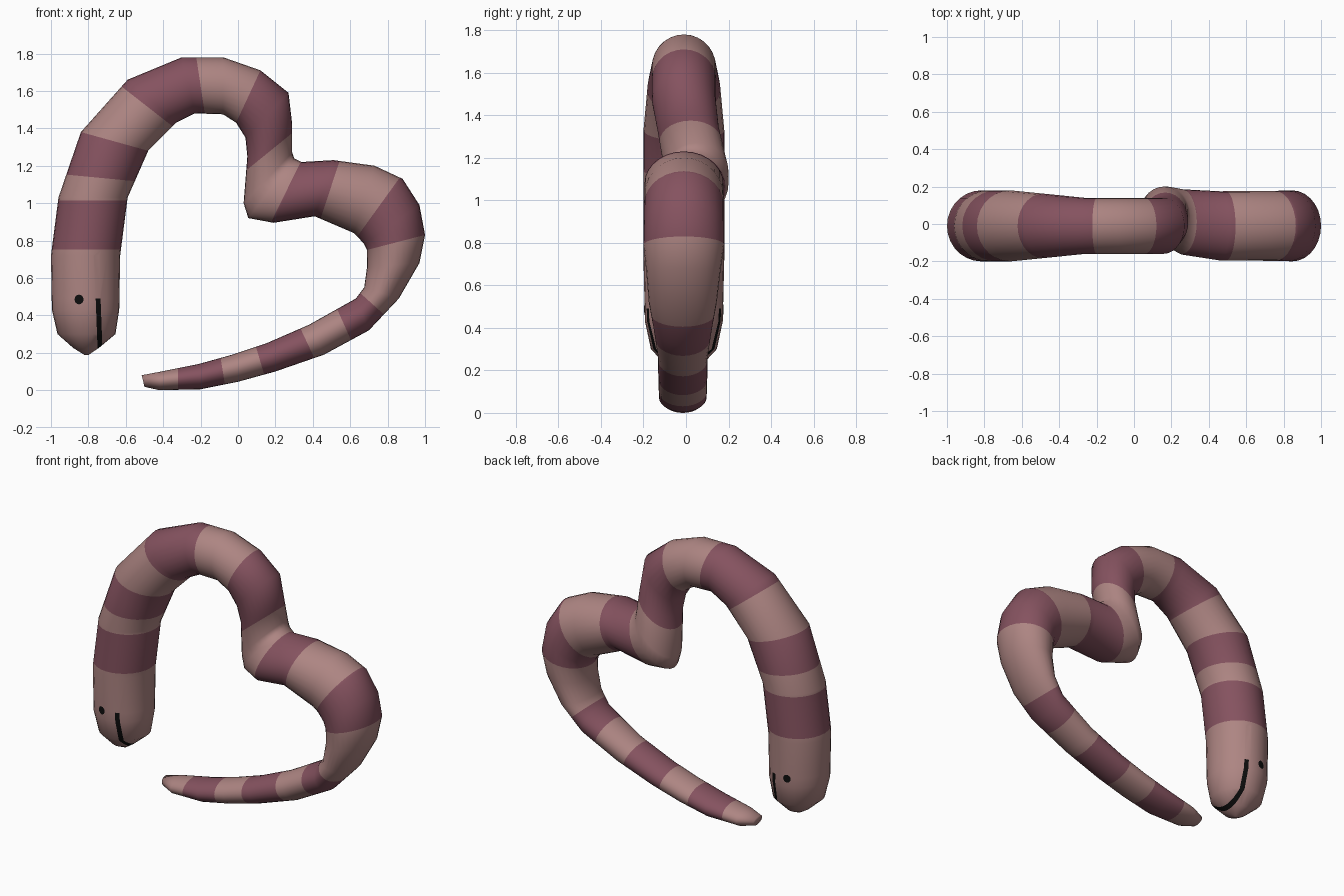
import bpy, bmesh, math
from mathutils import Vector
from mathutils.bvhtree import BVHTree

if "Cube" in bpy.data.objects:
    bpy.data.objects.remove(bpy.data.objects["Cube"])

SIDES = 28


def material(name, rgb):
    m = bpy.data.materials.new(name)
    m.diffuse_color = (*rgb, 1)
    m.use_nodes = True
    m.node_tree.nodes["Principled BSDF"].inputs["Base Color"].default_value = m.diffuse_color
    return m


light = material("dusty pink", (0.42, 0.235, 0.225))
dark = material("plum", (0.235, 0.085, 0.115))
black = material("black", (0.004, 0.004, 0.004))

# Rings along the body: two opposite points (x, z, x, z) of each cross-section
RINGS = [
    (-.82, .188, -.80, .188), (-.88, .225, -.745, .225), (-.965, .30, -.655, .30),
    (-.995, .43, -.635, .43), (-1.0, .72, -.63, .72), (-.96, 1.03, -.59, 1.03),
    (-.84, 1.38, -.48, 1.28), (-.59, 1.66, -.33, 1.43), (-.30, 1.78, -.23, 1.48),
    (-.08, 1.78, -.08, 1.475), (.12, 1.71, -.01, 1.43), (.27, 1.59, .04, 1.35),
    (.29, 1.42, .05, 1.25), (.29, 1.27, .03, 1.0), (.30, 1.24, .055, .92),
    (.34, 1.22, .19, .895), (.51, 1.23, .41, .93), (.73, 1.20, .62, .84),
    (.88, 1.13, .64, .82), (.97, .99, .675, .78), (1.0, .83, .69, .75),
    (.97, .68, .69, .66), (.86, .49, .675, .55), (.70, .32, .63, .49),
    (.46, .19, .38, .35), (.20, .10, .15, .25), (0, .045, -.03, .19),
    (-.20, .005, -.21, .14), (-.42, .0, -.41, .10), (-.50, .018, -.515, .08),
]
# Half depth and y centre at chosen ring numbers
DEPTH = [
    (0, .01, -.01), (1, .085, -.01), (2, .155, -.01), (3, .183, -.01), (4, .19, -.01),
    (6, .19, -.01), (8, .15, -.01), (11, .15, -.01), (12, .145, .01), (13, .15, .05),
    (14, .155, .045), (15, .175, .01), (16, .185, -.01), (20, .19, -.01),
    (22, .16, -.015), (24, .117, -.015), (27, .112, -.015), (28, .09, -.015),
    (29, .045, -.015),
]
# Stripe borders as fractional ring numbers; colours alternate
BORDERS = [4.1, 4.95, 5.35, 6.0, 6.87, 8.35, 10.0, 12.3, 14.9, 16.15, 17.9,
           20.0, 22.5, 23.4, 24.2, 25.3, 26.35, 27.55]


def depth_at(t):
    for (a, r0, y0), (b, r1, y1) in zip(DEPTH, DEPTH[1:]):
        if t <= b:
            f = (t - a) / (b - a)
            return r0 + (r1 - r0) * f, y0 + (y1 - y0) * f
    return DEPTH[-1][1:]


def ring_points(t):
    i = min(int(t), len(RINGS) - 2)
    f = t - i
    x0, z0, x1, z1 = [p + (q - p) * f for p, q in zip(RINGS[i], RINGS[i + 1])]
    ry, cy = depth_at(t)
    centre = Vector(((x0 + x1) / 2, cy, (z0 + z1) / 2))
    half = Vector(((x0 - x1) / 2, 0, (z0 - z1) / 2))
    angles = [2 * math.pi * k / SIDES for k in range(SIDES)]
    return [centre + half * math.cos(a) + Vector((0, ry * math.sin(a), 0)) for a in angles]


def finish(bm, name, mats):
    me = bpy.data.meshes.new(name)
    bm.to_mesh(me)
    for m in mats:
        me.materials.append(m)
    for p in me.polygons:
        p.use_smooth = True
    ob = bpy.data.objects.new(name, me)
    bpy.context.collection.objects.link(ob)
    return ob


# Striped body
bm = bmesh.new()
params = sorted(set([float(i) for i in range(len(RINGS))] + BORDERS))
loops = [[bm.verts.new(p) for p in ring_points(t)] for t in params]
for t0, t1, a, b in zip(params, params[1:], loops, loops[1:]):
    stripe = sum(border < (t0 + t1) / 2 for border in BORDERS) % 2
    for k in range(SIDES):
        n = (k + 1) % SIDES
        bm.faces.new((a[k], a[n], b[n], b[k])).material_index = stripe
bm.faces.new(loops[0])
bm.faces.new(loops[-1])
bmesh.ops.recalc_face_normals(bm, faces=bm.faces)
tree = BVHTree.FromBMesh(bm)

# Mouth: a narrow band cut into the head, wrapping under the chin
normal = Vector((1, 0, .038)).normalized()
MOUTH = Vector((-.743, 0, .36))
TOP = .49


def head_cut(co, no):
    faces = [f for f in bm.faces if f.calc_center_median().x < -.55
             and f.calc_center_median().z < .73]
    geom = faces + list({e for f in faces for e in f.edges}) + list({v for f in faces for v in f.verts})
    bmesh.ops.bisect_plane(bm, geom=geom, plane_co=co, plane_no=no)


for s in (-1, 1):
    head_cut(MOUTH + normal * .013 * s, normal)
head_cut(Vector((0, 0, TOP)), Vector((0, 0, 1)))
for f in bm.faces:
    c = f.calc_center_median()
    if c.z < TOP and abs((c - MOUTH).dot(normal)) < .013 and c.x < -.6:
        f.material_index = 2
finish(bm, "body", [light, dark, black])
bm.free()

# Eyes: thin discs laid on both sides of the head
for name, side in (("eye_front", -1), ("eye_back", 1)):
    bm = bmesh.new()

    def on_head(x, z):
        hit = tree.ray_cast(Vector((x, side, z)), Vector((0, -side, 0)))[0]
        return bm.verts.new(hit + Vector((0, side * .004, 0)))

    mid = on_head(-.85, .485)
    rim = [on_head(-.85 + .024 * math.cos(k * math.pi / 8), .485 + .026 * math.sin(k * math.pi / 8))
           for k in range(16)]
    for k in range(16):
        tri = (mid, rim[k], rim[(k + 1) % 16])
        bm.faces.new(tri if side < 0 else tri[::-1])
    for f in bm.faces:
        f.normal_update()
        if f.normal.y * side < 0:
            f.normal_flip()
    finish(bm, name, [black])
    bm.free()
